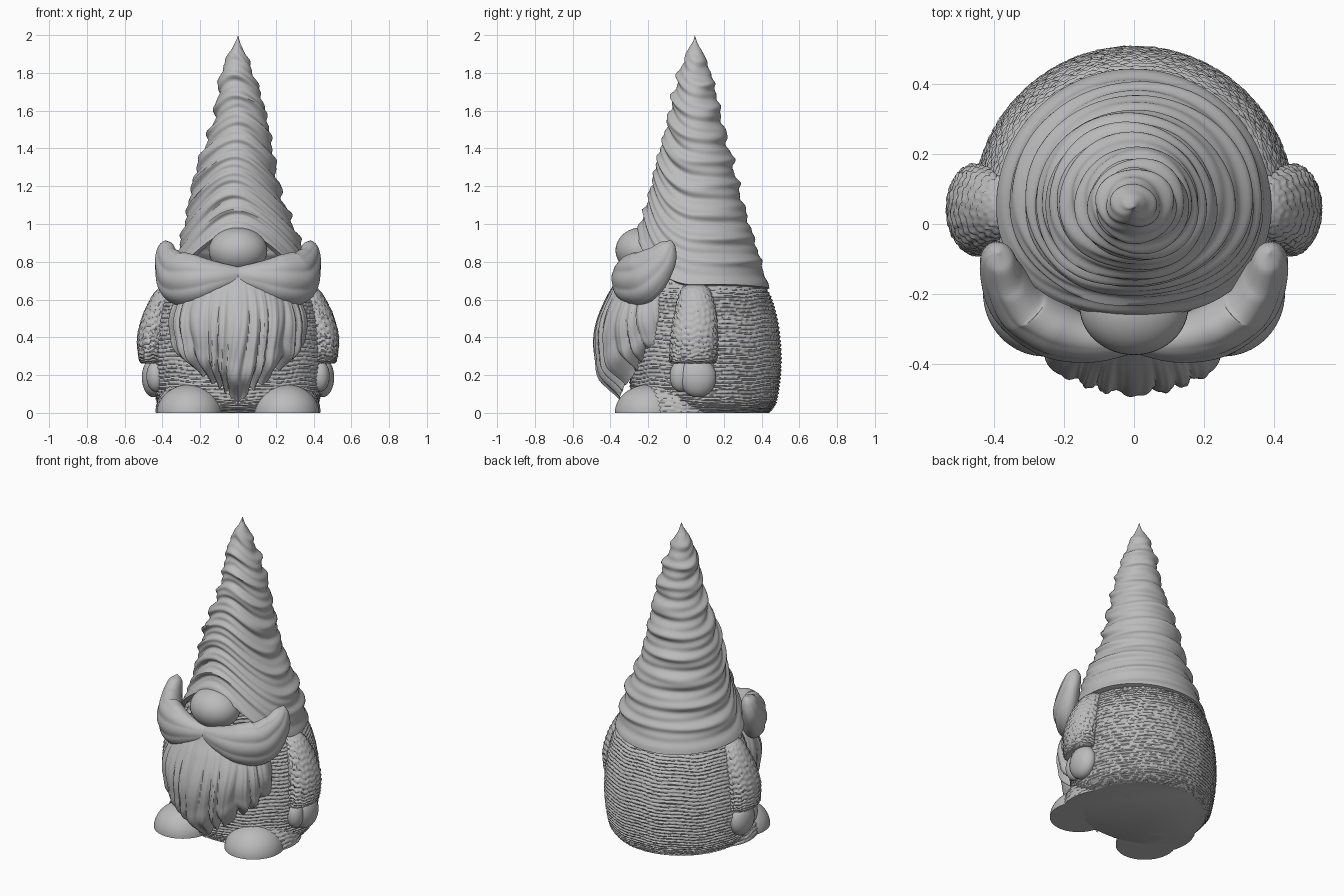
import bpy, bmesh, random
from math import sin, cos, pi, floor, radians
from mathutils import Vector

random.seed(4)
if "Cube" in bpy.data.objects:
    bpy.data.objects.remove(bpy.data.objects["Cube"], do_unlink=True)

stone = bpy.data.materials.new("stone grey")
stone.use_nodes = True
GREY = (0.5, 0.5, 0.5, 1)
stone.diffuse_color = GREY
stone.node_tree.nodes["Principled BSDF"].inputs["Base Color"].default_value = GREY


def finish(name, bm, angle=50):
    bmesh.ops.remove_doubles(bm, verts=bm.verts[:], dist=0.0002)
    bmesh.ops.recalc_face_normals(bm, faces=bm.faces[:])
    mesh = bpy.data.meshes.new(name)
    bm.to_mesh(mesh)
    bm.free()
    mesh.materials.append(stone)
    ob = bpy.data.objects.new(name, mesh)
    bpy.context.collection.objects.link(ob)
    bpy.ops.object.select_all(action="DESELECT")
    ob.select_set(True)
    bpy.context.view_layer.objects.active = ob
    bpy.ops.object.shade_smooth_by_angle(angle=radians(angle))


def surface(name, f, nu, nv, wrap=True, cap=False):
    """Grid surface from f(u, v), with u and v in 0..1."""
    bm = bmesh.new()
    cols = nu if wrap else nu + 1
    rows = [[bm.verts.new(f(i / nu, j / nv)) for i in range(cols)] for j in range(nv + 1)]
    for a, b in zip(rows, rows[1:]):
        for i in range(nu):
            k = (i + 1) % cols
            bm.faces.new((a[i], a[k], b[k], b[i]))
    if cap:
        bm.faces.new(rows[0])
    finish(name, bm)


def spline(points, t):
    """Catmull-Rom point on a list of tuples, t in 0..1."""
    n = len(points) - 1
    i = min(int(t * n), n - 1)
    s = t * n - i
    quad = [points[min(max(i + k, 0), n)] for k in (-1, 0, 1, 2)]
    return [0.5 * (2 * b + (c - a) * s + (2 * a - 5 * b + 4 * c - d) * s * s
                   + (3 * b - a - 3 * c + d) * s ** 3) for a, b, c, d in zip(*quad)]


def knit(u, v, stitches, rows):
    """Raised stitches in wavy courses, offset like bricks."""
    y = v * rows + 0.35 * sin(u * 2 * pi * 3) + 0.2 * sin(u * 2 * pi * 11)
    row = floor(y)
    x = u * stitches + 0.5 * (row % 2) + sin(row * 5.3)
    loop = abs(sin(pi * x)) ** 0.6
    return 0.011 * sin(pi * (y - row)) * (0.45 + 0.55 * loop) + random.uniform(-0.0015, 0.0015) - 0.006


# Knitted body, flatter at the front
BODY = [(.39, 0), (.425, .05), (.444, .15), (.453, .27), (.447, .4),
        (.425, .53), (.385, .64), (.3, .75)]


def body(u, v):
    r, z = spline(BODY, v)
    a = 2 * pi * u
    r += knit(u, v, 75, 40) if v > 0 else 0
    return r * cos(a), 0.05 + r * sin(a) * (0.78 if sin(a) < 0 else 1), max(z, 0)


surface("knitted_body", body, 300, 150, cap=True)

# Pointed hat with twisted folds and a brim lifted over the nose
HAT = [.385, .355, .315, .272, .235, .205, .167, .135, .105, .062, 0]


def hat(u, v):
    a = 2 * pi * u
    front = max(0, -sin(a)) ** 2
    rim = 0.66 + 0.31 * front + 0.012 * sin(2 * a + 1)
    z = rim + (2 - rim) * v
    r = spline([(h,) for h in HAT], max(0, (z - 0.65) / 1.35))[0]
    twist = (z - 0.3 * front * (1 - v) ** 2) / 0.135 * 2 * pi + 0.9 * sin(a + .6) + 0.7 * sin(2 * a + 2)
    fade = min(1, (1 - v) * 5) * min(1, v * 9)
    fold = (1 - 2 * abs(sin(twist / 2)) ** 1.5) * (0.65 + 0.35 * sin(3 * a + 7 * z))
    r += 0.014 * fade * fold + 0.004 * fade * sin(twist * 2.3 + 3 * sin(a))
    r += 0.012 * max(0, 1 - v * 16)
    r *= 0.9 if v == 0 else 1
    sway = 0.012 * sin(9 * z) * fade
    return r * cos(a) + sway, 0.047 + r * sin(a), z


surface("pointed_hat", hat, 144, 150)


# Beard of tapering strands
def beard(u, v):
    f = 2 * u - 1
    a = f * radians(92)
    strand = u * 15 + 0.5 * sin(v * 3 + u * 9) * v + 0.25 * sin(u * 31)
    ridge = abs(sin(pi * strand))
    fine = abs(sin(pi * strand * 2.6 + 2 * v))
    bottom = 0.05 + 0.25 * abs(f) ** 0.85 + 0.045 * (1 - ridge) * min(1, 6 * abs(f))
    z = 0.72 + (bottom - 0.72) * v
    s = spline([(.7,), (.84,), (.95,), (1.0,), (.98,), (.92,), (.64,)], v)[0]
    s *= 1 - 0.22 * abs(f) ** 8
    s += (0.05 * ridge + 0.014 * fine - 0.03) * min(1, v * 2.5)
    return 0.385 * s * sin(a), -0.1 - 0.38 * s * cos(a), z


surface("beard", beard, 210, 60, wrap=False)


def ball(name, centre, size):
    bm = bmesh.new()
    bmesh.ops.create_uvsphere(bm, u_segments=48, v_segments=24, radius=1)
    for vert in bm.verts:
        vert.co = Vector(c + p * s for c, p, s in zip(centre, vert.co, size))
    finish(name, bm)


ball("nose", (0, -.235, .86), (.155, .138, .122))

# Centre line and half widths: x, y, z, width, depth
MOUSTACHE = [(-.02, -.33, .73, .04, .03), (.1, -.335, .715, .085, .06), (.22, -.305, .705, .13, .08),
             (.325, -.23, .72, .14, .08), (.375, -.145, .8, .1, .06), (.385, -.095, .88, .05, .04),
             (.385, -.08, .915, 0, 0)]
SLEEVE = [(.33, .05, .69, 0, 0), (.36, .05, .66, .06, .07), (.415, .05, .55, .075, .105),
          (.447, .045, .42, .083, .122), (.45, .04, .32, .079, .125), (.445, .035, .265, .07, .118),
          (.44, .035, .27, .04, .07)]


def build_side(side, m):
    # Upturned moustache half with combed grooves
    def moustache(u, v):
        x, y, z, w, d = spline(MOUSTACHE, v)
        along = Vector(spline(MOUSTACHE, min(1, v + .01))[:3]) - Vector(spline(MOUSTACHE, max(0, v - .01))[:3])
        out = Vector((x, y - 0.05, 0)).normalized()
        up = along.cross(out).normalized()
        a = 2 * pi * u
        g = 1 + 0.1 * (abs(sin(4.5 * a + 2.5 * v)) - 0.6) * sin(pi * v) * (sin(a) > 0)
        p = Vector((x, y, z)) + up * w * cos(a) + out * d * sin(a) * g
        return p.x * m, p.y, p.z

    surface(side + "_moustache", moustache, 96, 48)

    # Knitted sleeve
    def sleeve(u, v):
        x, y, z, w, d = spline(SLEEVE, v)
        a = 2 * pi * u
        k = 1 + (knit(u, v, 22, 22) / 0.1 if 0.02 < v < 0.9 else 0)
        return m * (x + w * k * cos(a)), y + d * k * sin(a), z

    surface(side + "_sleeve", sleeve, 88, 80)

    # Mitten hand
    ball(side + "_palm", (.447 * m, .062, .188), (.062, .098, .105))
    ball(side + "_thumb", (.435 * m, -.03, .195), (.05, .056, .082))

    # Half-dome shoe and the knitted trouser leg over it
    def dome(centre, size, rough):
        def f(u, v):
            a, b = 2 * pi * u, pi / 2 * v
            k = 1 + (knit(u, v, 32, 13) * 4 if rough and 0 < v < .95 else 0)
            return (m * (centre[0] + size[0] * k * cos(a) * cos(b)),
                    centre[1] + size[1] * k * sin(a) * cos(b), size[2] * k * sin(b))
        return f

    surface(side + "_shoe", dome((.255, -.195), (.175, .182, .15), False), 64, 24, cap=True)
    surface(side + "_trouser_leg", dome((.235, -.05), (.2, .23, .205), True), 120, 48, cap=True)


for side, m in (("left", 1), ("right", -1)):
    build_side(side, m)
